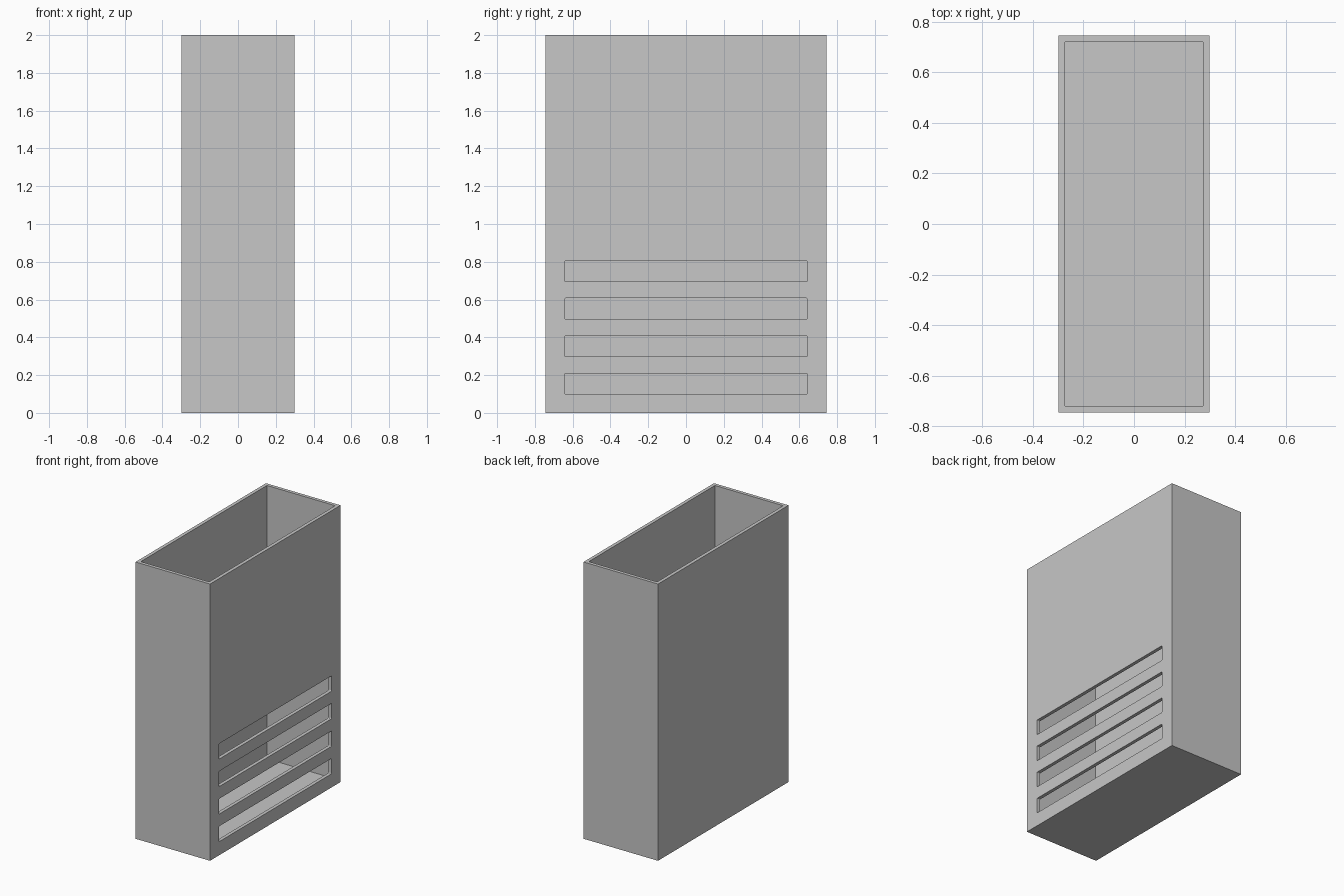
import bpy
import bmesh
from mathutils import Matrix, Vector

default = bpy.data.objects.get("Cube")
if default:
    bpy.data.objects.remove(default, do_unlink=True)

WIDTH, DEPTH, HEIGHT, WALL = 0.596, 1.49, 2.0, 0.025
SLOT_LENGTH, SLOT_HEIGHT = 1.284, 0.111
FIRST_SLOT, SLOT_STEP, SLOT_COUNT = 0.0985, 0.199, 4

grey = bpy.data.materials.new("plain grey")
grey.use_nodes = True
colour = (0.57, 0.57, 0.57, 1)
grey.diffuse_color = colour
grey.node_tree.nodes["Principled BSDF"].inputs["Base Color"].default_value = colour


def add_box(name, size, centre, corner=0):
    """Box object; corner rounds the four edges that run along x."""
    bm = bmesh.new()
    bmesh.ops.create_cube(bm, size=1, matrix=Matrix.Diagonal((*size, 1)))
    if corner:
        along_x = [e for e in bm.edges
                   if abs(e.verts[0].co.x - e.verts[1].co.x) > 0.5 * size[0]]
        bmesh.ops.bevel(bm, geom=along_x, offset=corner, segments=3,
                        profile=0.5, affect='EDGES')
    bmesh.ops.translate(bm, verts=bm.verts, vec=Vector(centre))
    mesh = bpy.data.meshes.new(name)
    bm.to_mesh(mesh)
    bm.free()
    mesh.materials.append(grey)
    obj = bpy.data.objects.new(name, mesh)
    bpy.context.collection.objects.link(obj)
    return obj


def cut(target, cutter):
    mod = target.modifiers.new(cutter.name, 'BOOLEAN')
    mod.operation = 'DIFFERENCE'
    mod.solver = 'EXACT'
    mod.object = cutter
    bpy.context.view_layer.objects.active = target
    bpy.ops.object.modifier_apply(modifier=mod.name)
    bpy.data.objects.remove(cutter, do_unlink=True)


# Open-topped box with a thin floor and walls
box = add_box("open_box", (WIDTH, DEPTH, HEIGHT), (0, 0, HEIGHT / 2))
cut(box, add_box("cavity_cutter", (WIDTH - 2 * WALL, DEPTH - 2 * WALL, HEIGHT),
                 (0, 0, HEIGHT / 2 + WALL)))

# Row of long slots through the left (+x) wall only
for i in range(SLOT_COUNT):
    z = FIRST_SLOT + i * SLOT_STEP + SLOT_HEIGHT / 2
    cut(box, add_box("slot_cutter", (4 * WALL, SLOT_LENGTH, SLOT_HEIGHT),
                     (WIDTH / 2, 0, z), corner=0.006))
